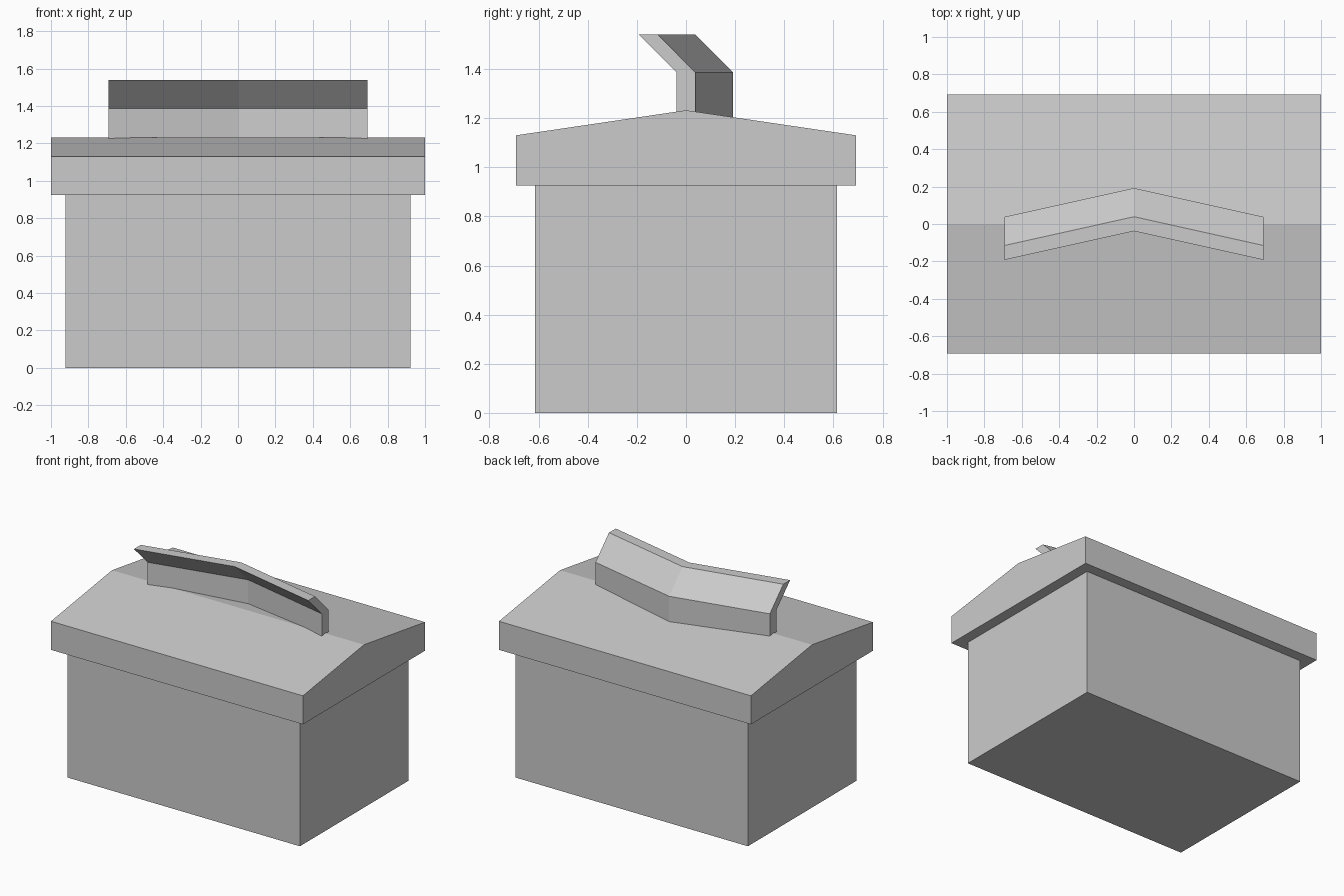
import bpy, bmesh

if "Cube" in bpy.data.objects:
    bpy.data.objects.remove(bpy.data.objects["Cube"])


def sweep(name, profile, stations):
    """Sweep a closed (y, z) profile through (x, y shift) stations and cap both ends."""
    bm = bmesh.new()
    rings = [[bm.verts.new((x, y + dy, z)) for y, z in profile] for x, dy in stations]
    n = len(profile)
    for a, b in zip(rings, rings[1:]):
        for i in range(n):
            j = (i + 1) % n
            bm.faces.new((a[i], a[j], b[j], b[i]))
    bm.faces.new(rings[0])
    bm.faces.new(rings[-1])
    bmesh.ops.recalc_face_normals(bm, faces=bm.faces)
    mesh = bpy.data.meshes.new(name)
    bm.to_mesh(mesh)
    bm.free()
    obj = bpy.data.objects.new(name, mesh)
    bpy.context.collection.objects.link(obj)
    return obj


EAVE = 0.925

# Main box
sweep("box_body", [(-0.615, 0), (0.615, 0), (0.615, EAVE), (-0.615, EAVE)],
      [(-0.922, 0), (0.922, 0)])

# Overhanging lid with a shallow ridge
sweep("lid", [(-0.692, EAVE), (0.692, EAVE), (0.692, 1.13), (0, 1.232), (-0.692, 1.13)],
      [(-1, 0), (1, 0)])

# Chevron-shaped ridge piece, leaning to the front at the top, sunk into the lid
sweep("lid_crest", [(-0.038, 1.19), (0.038, 1.19), (0.038, 1.386),
                    (-0.115, 1.54), (-0.192, 1.54), (-0.038, 1.386)],
      [(-0.692, 0), (0, 0.154), (0.692, 0)])
